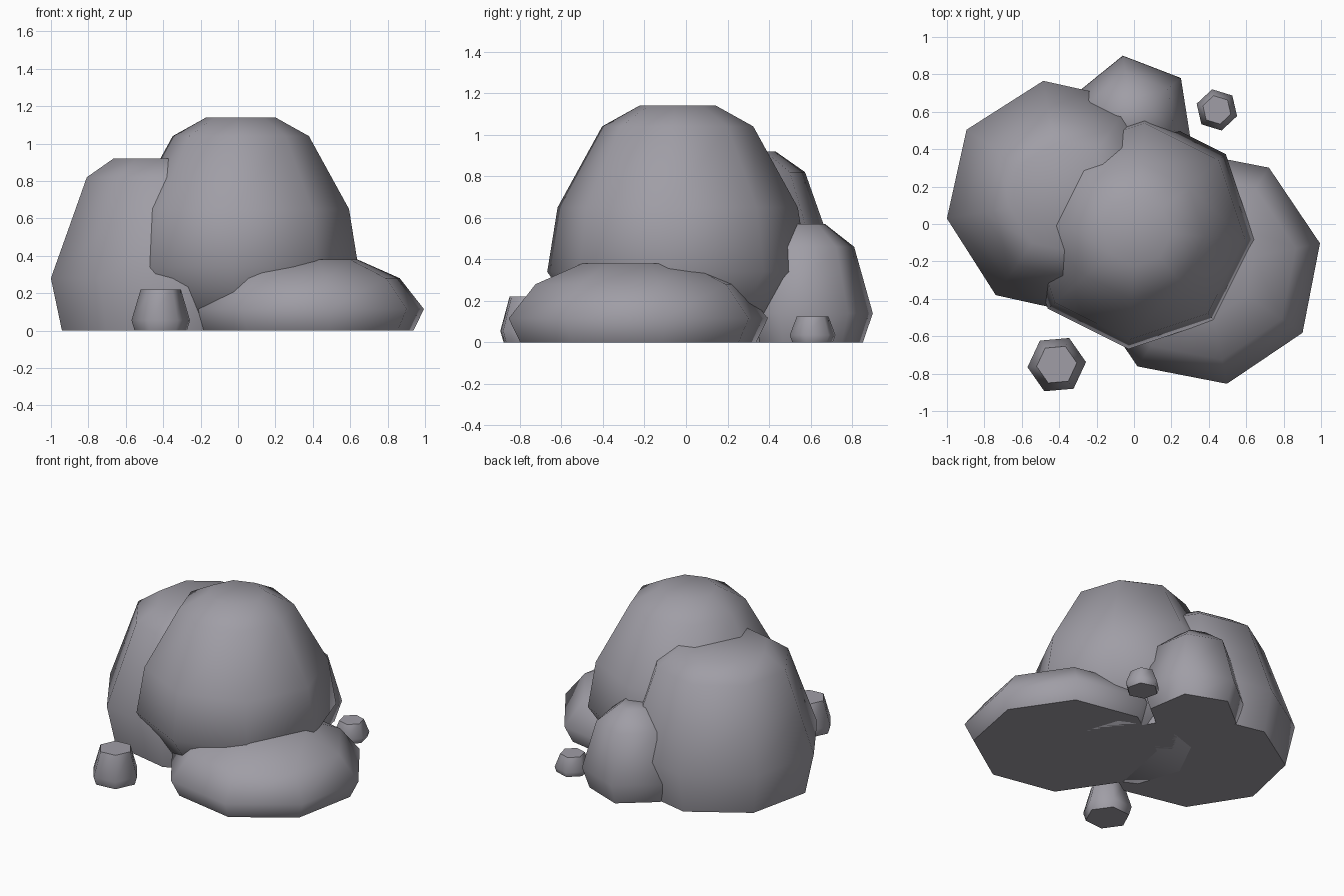
import bpy
import bmesh
from math import cos, sin, pi, radians

default = bpy.data.objects.get("Cube")
if default:
    bpy.data.objects.remove(default, do_unlink=True)

# One stone colour
stone = bpy.data.materials.new("grey_stone")
stone.use_nodes = True
stone_colour = (0.35, 0.34, 0.38, 1.0)
stone.diffuse_color = stone_colour
shader = next(n for n in stone.node_tree.nodes if n.type == 'BSDF_PRINCIPLED')
shader.inputs["Base Color"].default_value = stone_colour
shader.inputs["Roughness"].default_value = 0.9


def make_rock(name, centre, sides, turn, profile):
    """Stack of polygon rings, profile = (radius, height) from ground up."""
    bm = bmesh.new()
    rings = []
    for radius, z in profile:
        ring = []
        for i in range(sides):
            a = radians(turn) + 2 * pi * i / sides
            ring.append(bm.verts.new((radius * cos(a), radius * sin(a), z)))
        rings.append(ring)
    for low, high in zip(rings, rings[1:]):
        for i in range(sides):
            j = (i + 1) % sides
            bm.faces.new((low[i], low[j], high[j], high[i]))
    bm.faces.new(rings[0][::-1])
    bm.faces.new(rings[-1])
    mesh = bpy.data.meshes.new(name)
    bm.to_mesh(mesh)
    bm.free()
    mesh.materials.append(stone)
    rock = bpy.data.objects.new(name, mesh)
    rock.location = (centre[0], centre[1], 0)
    bpy.context.collection.objects.link(rock)
    bpy.ops.object.select_all(action='DESELECT')
    rock.select_set(True)
    bpy.context.view_layer.objects.active = rock
    bpy.ops.object.shade_smooth_by_angle(angle=radians(65))
    return rock


# Large boulders
make_rock("main_boulder", (0.015, -0.04), 8, -4,
          [(0.40, 0), (0.63, 0.34), (0.58, 0.65), (0.365, 1.04), (0.185, 1.14)])
make_rock("right_boulder", (-0.375, 0.14), 8, 10,
          [(0.575, 0), (0.635, 0.28), (0.53, 0.57), (0.44, 0.82), (0.295, 0.92)])
make_rock("front_flat_rock", (0.37, -0.23), 8, 11.5,
          [(0.58, 0), (0.637, 0.115), (0.505, 0.28), (0.275, 0.38)])
make_rock("back_rock", (-0.008, 0.571), 6, 39,
          [(0.285, 0), (0.333, 0.14), (0.242, 0.46), (0.10, 0.57)])

# Loose pebbles
make_rock("front_pebble", (-0.413, -0.752), 6, 5,
          [(0.14, 0), (0.157, 0.055), (0.108, 0.22)])
make_rock("back_pebble", (0.443, 0.61), 6, 43,
          [(0.10, 0), (0.113, 0.035), (0.078, 0.125)])
